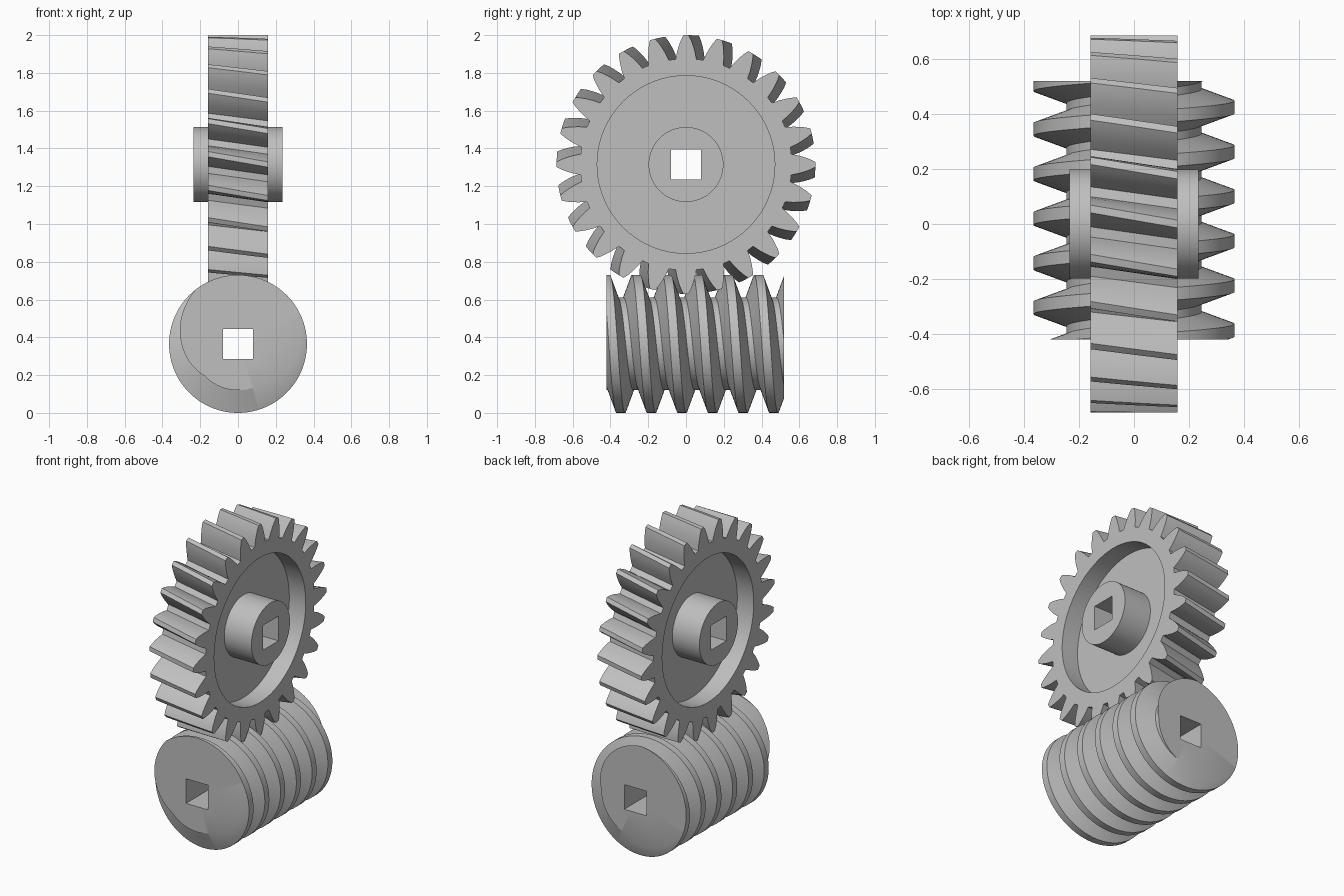
import bpy, bmesh, math

if "Cube" in bpy.data.objects:
    bpy.data.objects.remove(bpy.data.objects["Cube"])

TAU = 2 * math.pi

grey = bpy.data.materials.new("plain grey")
grey.use_nodes = True
colour = (0.52, 0.52, 0.52, 1)
grey.diffuse_color = colour
grey.node_tree.nodes["Principled BSDF"].inputs["Base Color"].default_value = colour


def square_radius(angle, half=0.08):
    """Distance from the centre to a square bore at an angle."""
    return half / max(abs(math.sin(angle)), abs(math.cos(angle)))


def ring_solid(name, rows, location):
    """Join rings of points in sequence, and the last ring to the first."""
    bm = bmesh.new()
    grid = [[bm.verts.new(p) for p in row] for row in rows]
    for a, b in zip(grid, grid[1:] + grid[:1]):
        for j in range(len(a) - 1):
            bm.faces.new((a[j], a[j + 1], b[j + 1], b[j]))
    bmesh.ops.remove_doubles(bm, verts=bm.verts, dist=1e-5)
    bmesh.ops.dissolve_degenerate(bm, edges=bm.edges, dist=1e-5)
    bmesh.ops.recalc_face_normals(bm, faces=bm.faces)
    mesh = bpy.data.meshes.new(name)
    bm.to_mesh(mesh)
    bm.free()
    mesh.materials.append(grey)
    obj = bpy.data.objects.new(name, mesh)
    obj.location = location
    bpy.context.collection.objects.link(obj)
    bpy.ops.object.select_all(action="DESELECT")
    obj.select_set(True)
    bpy.context.view_layer.objects.active = obj
    bpy.ops.object.shade_smooth_by_angle(angle=math.radians(30))
    return obj


# Worm: a trapezoid thread along y, cut flat at both ends
PITCH, START = 0.162, -0.264
FRONT, BACK = -0.42, 0.52
CREST_R, ROOT_R = 0.365, 0.245
CREST, FLANK = 0.023, 0.043


def thread_radius(offset):
    d = abs((offset + PITCH / 2) % PITCH - PITCH / 2)
    t = min(max((d - CREST) / FLANK, 0), 1)
    return CREST_R + (ROOT_R - CREST_R) * t


def worm_ring(radius_and_y, columns=144):
    ring = []
    for j in range(columns + 1):
        a = TAU * j / columns
        r, y = radius_and_y(a)
        ring.append((r * math.sin(a), y, r * math.cos(a)))
    return ring


def thread_row(offset):
    def point(a):
        helix = START + PITCH * a / TAU
        y = min(max(helix + offset, FRONT), BACK)
        return thread_radius(y - helix), y
    return worm_ring(point)


rows = [worm_ring(lambda a: (square_radius(a), FRONT))]
for turn in range(-3, 7):
    for edge in (-CREST - FLANK, -CREST, CREST, CREST + FLANK):
        rows.append(thread_row(turn * PITCH + edge))
rows.append(worm_ring(lambda a: (square_radius(a), BACK)))
ring_solid("worm_screw", rows, (0, 0, 0.365))

# Wheel: helical teeth, recessed web on both sides, and a hub with a square bore
TEETH, TWIST = 24, 0.08
FACE, WEB, HUB = 0.158, 0.04, 0.235
half_tooth = [(0.56, 0.055), (0.60, 0.047), (0.63, 0.038), (0.66, 0.027), (0.685, 0.014)]
tooth = [(r, -w / r) for r, w in half_tooth] + [(0.685, 0)]
tooth += [(r, w / r) for r, w in reversed(half_tooth)]
outline = [(r, a + TAU * i / TEETH) for i in range(TEETH) for r, a in tooth]
outline.append(outline[0])


def wheel_ring(x, radius, turn=0):
    return [(x, radius(r, a) * math.sin(a + turn), radius(r, a) * math.cos(a + turn))
            for r, a in outline]


def circle(size):
    return lambda r, a: size


def side_rows(s):
    """From the tooth face inward to the bore, on one side."""
    return [wheel_ring(s * FACE, circle(0.47)),
            wheel_ring(s * WEB, circle(0.47)),
            wheel_ring(s * WEB, circle(0.198)),
            wheel_ring(s * HUB, circle(0.198)),
            wheel_ring(s * HUB, lambda r, a: square_radius(a))]


STEPS = 4
rows = side_rows(1)[::-1]
for i in range(STEPS + 1):
    t = i / STEPS
    rows.append(wheel_ring(FACE * (1 - 2 * t), lambda r, a: r, TWIST * t))
rows += side_rows(-1)
ring_solid("worm_wheel", rows, (0, 0, 1.315))
